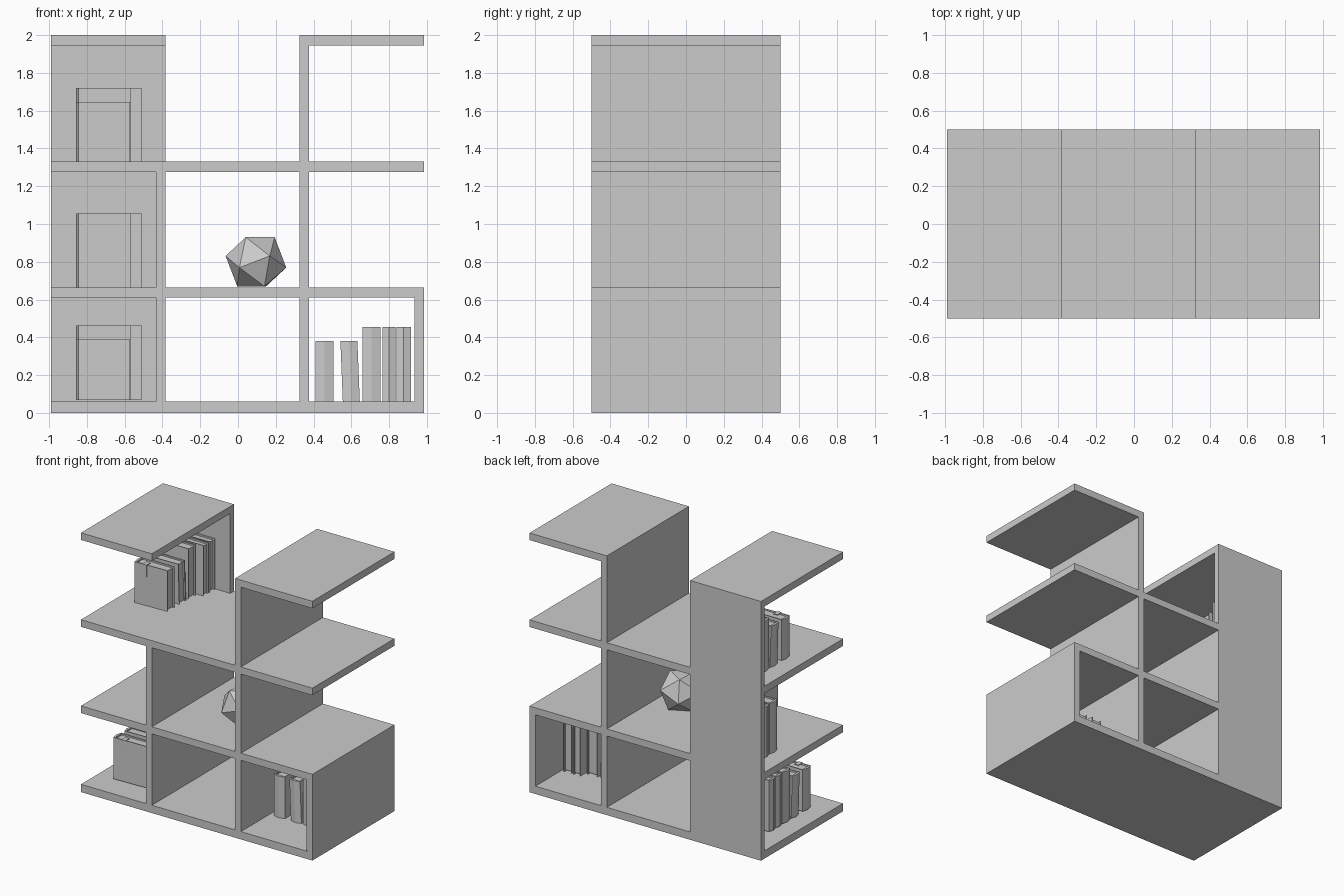
import bpy, bmesh, math
from mathutils import Matrix, Vector

if "Cube" in bpy.data.objects:
    bpy.data.objects.remove(bpy.data.objects["Cube"])


def make_object(name, bm):
    bmesh.ops.recalc_face_normals(bm, faces=bm.faces)
    mesh = bpy.data.meshes.new(name)
    bm.to_mesh(mesh)
    bm.free()
    obj = bpy.data.objects.new(name, mesh)
    bpy.context.collection.objects.link(obj)
    return obj


def add_box(bm, x, y, z):
    size = [b - a for a, b in (x, y, z)]
    mid = [(a + b) / 2 for a, b in (x, y, z)]
    bmesh.ops.create_cube(bm, size=1, matrix=Matrix.Translation(mid) @ Matrix.Diagonal((*size, 1)))


def board(name, x, z, y=(-0.5, 0.5)):
    bm = bmesh.new()
    add_box(bm, x, y, z)
    make_object(name, bm)


# Shelves
board("base_shelf", (-0.99, 0.985), (0, 0.06))
board("lower_shelf", (-0.99, 0.985), (0.61, 0.665))
board("upper_shelf", (-0.99, 0.985), (1.275, 1.33))
board("top_left_shelf", (-0.99, -0.385), (1.945, 2.0))
board("top_right_shelf", (0.325, 0.985), (1.945, 2.0))

# Uprights, between the shelves
levels = [(0.06, 0.61), (0.665, 1.275), (1.33, 1.945)]
for i, z in enumerate(levels):
    board(f"right_divider_{i}", (0.325, 0.375), z)
    board(f"left_back_panel_{i}", (-0.99, -0.385), z, (0.455, 0.5))
    if i < 2:
        board(f"left_divider_{i}", (-0.435, -0.385), z)
board("lower_right_side", (0.935, 0.985), levels[0])


# Book: folded cover with a pointed spine, recessed page block, optional bookmark.
# u runs along the row, v from spine to fore-edge.
def book(name, u, w, length, h, tilt, place, bookmark):
    bm = bmesh.new()
    t, b = 0.009, 0.012
    outline = [(0, b), (w / 2, 0), (w, b), (w, length), (w - t, length),
               (w - t, b + t), (t, b + t), (t, length)]
    face = bm.faces.new([bm.verts.new((p, q, 0)) for p, q in outline])
    ext = bmesh.ops.extrude_face_region(bm, geom=[face])
    top = [g for g in ext["geom"] if isinstance(g, bmesh.types.BMVert)]
    bmesh.ops.translate(bm, verts=top, vec=(0, 0, h))
    add_box(bm, (t, w - t), (b + t, length - 0.012), (0.01, h - 0.012))
    if bookmark:
        add_box(bm, (-0.004, 0), (0.08, 0.115), (h - 0.09, h + 0.002))
        add_box(bm, (-0.004, w / 2), (0.08, 0.115), (h - 0.002, h + 0.002))
    for v in bm.verts:
        v.co = place(u + v.co.x - tilt * v.co.z, v.co.y, v.co.z)
    make_object(name, bm)


# start, width, length, height, lean
short_books = [(0, 0.095, 0.285, 0.32, 0), (0.145, 0.09, 0.285, 0.32, 0.04)]
tall_books = [(0.25, 0.095, 0.29, 0.395, 0), (0.355, 0.07, 0.345, 0.395, 0),
              (0.43, 0.075, 0.345, 0.395, 0)]


def book_row(name, books, place, bookmark=False):
    for i, data in enumerate(books):
        book(f"{name}_{i}", *data, place, bookmark and i == 0)


def facing_left(y, z):
    return lambda p, q, r: Vector((q - 0.857, y + p, z + r))


all_books = short_books + tall_books
book_row("lower_right_book", all_books, lambda p, q, r: Vector((0.41 + p, q - 0.16, 0.06 + r)))
book_row("lower_left_book", all_books, facing_left(-0.31, 0.068), True)
book_row("top_left_book", all_books, facing_left(-0.052, 1.325), True)
book_row("middle_left_book", tall_books + [(0.512, 0.09, 0.285, 0.32, 0)],
         facing_left(-0.155, 0.66))

# Icosahedron ornament resting on one face
bm = bmesh.new()
bmesh.ops.create_icosphere(bm, subdivisions=1, radius=0.1636)
bm.faces.ensure_lookup_table()
up = bm.faces[0].normal.copy()
if up.length < 0.5:
    up = bm.faces[0].calc_center_median().normalized()
turn = up.rotation_difference(Vector((0, 0, 1))).to_matrix()
bmesh.ops.rotate(bm, verts=bm.verts, cent=(0, 0, 0), matrix=turn)
tip = max(bm.verts, key=lambda v: v.co.z).co
spin = math.radians(-3) - math.atan2(tip.y, tip.x)
bmesh.ops.rotate(bm, verts=bm.verts, cent=(0, 0, 0), matrix=Matrix.Rotation(spin, 3, "Z"))
bmesh.ops.translate(bm, verts=bm.verts, vec=(0.095, -0.08, 0.8))
make_object("faceted_ornament", bm)
